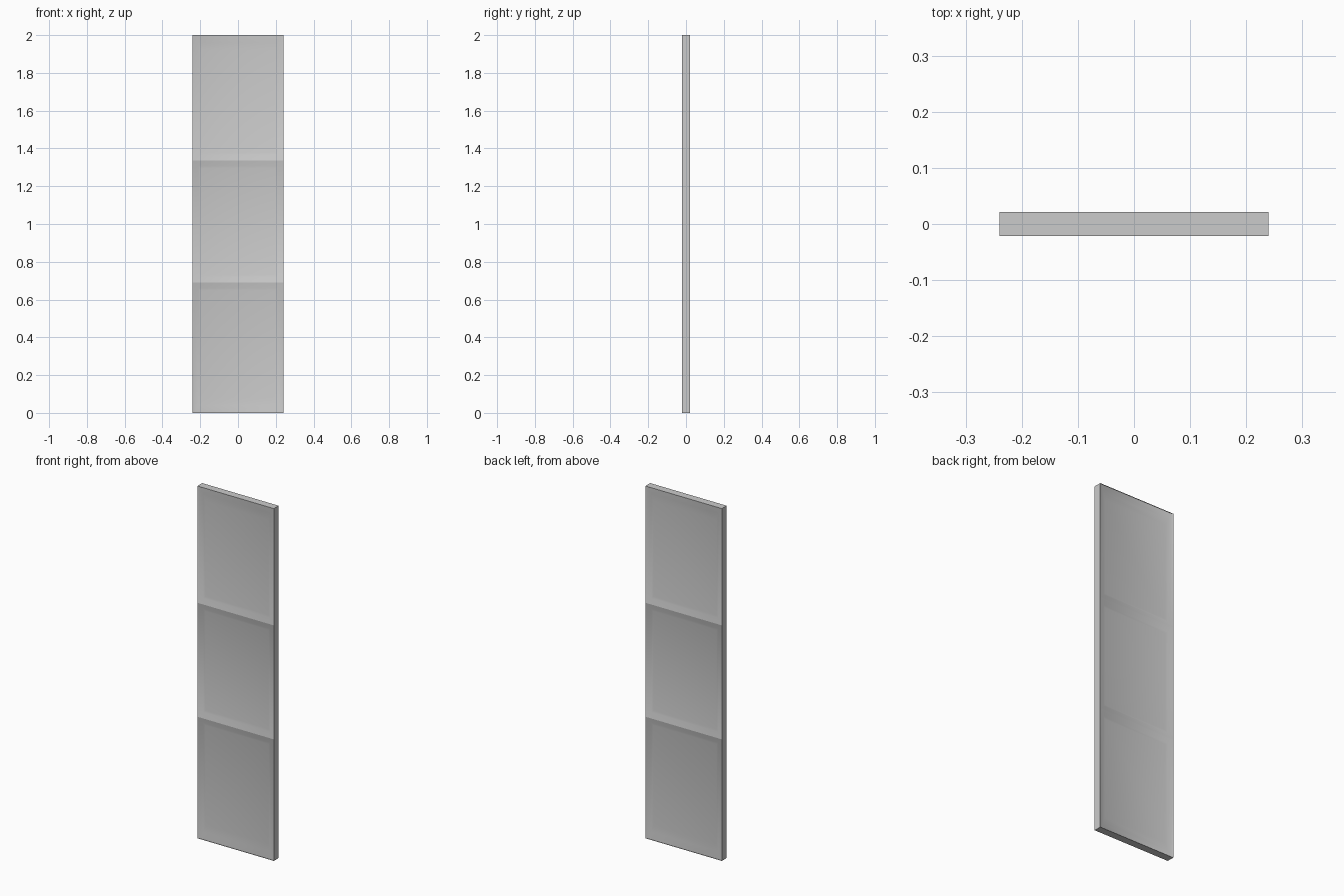
import bpy, bmesh

if "Cube" in bpy.data.objects:
    bpy.data.objects.remove(bpy.data.objects["Cube"])

HALF_W, HALF_T = 0.24, 0.0215
RAILS = [0.0, 0.69, 1.337, 2.0]             # panel boundaries up the door
DEPTH = [0.0, 0.004, 0.010, 0.013]          # dished profile of each panel
SIDE = [0.0, 0.012, 0.030, 0.042]           # inset at stiles and middle rails
END = [0.0, 0.0, 0.040, 0.080]              # inset at door top and bottom

bm = bmesh.new()


def ring(z0, z1, lo, hi, i, face):
    """One rectangular loop of a dished panel."""
    x, y = HALF_W - SIDE[i], face * (HALF_T - DEPTH[i])
    a, b = z0 + lo[i], z1 - hi[i]
    return [bm.verts.new((px, y, pz)) for px, pz in ((-x, a), (x, a), (x, b), (-x, b))]


# Dished panels with mitred slopes, front and back
for face in (-1, 1):
    for z0, z1 in zip(RAILS, RAILS[1:]):
        lo = END if z0 == 0 else SIDE
        hi = END if z1 == 2 else SIDE
        loops = [ring(z0, z1, lo, hi, i, face) for i in range(len(DEPTH))]
        for o, n in zip(loops, loops[1:]):
            for k in range(4):
                j = (k + 1) % 4
                bm.faces.new((o[k], o[j], n[j], n[k]))
        bm.faces.new(loops[-1])

# Weld the panels at the rails, then close the thin edges of the door
bmesh.ops.remove_doubles(bm, verts=bm.verts, dist=1e-5)
rim = [e for e in bm.edges if e.is_boundary]
bmesh.ops.bridge_loops(bm, edges=rim)
bmesh.ops.recalc_face_normals(bm, faces=bm.faces)

mesh = bpy.data.meshes.new("door_panel")
bm.to_mesh(mesh)
bm.free()
door = bpy.data.objects.new("door_panel", mesh)
bpy.context.collection.objects.link(door)
bpy.context.view_layer.objects.active = door
door.select_set(True)
bpy.ops.object.shade_smooth_by_angle(angle=0.5)
